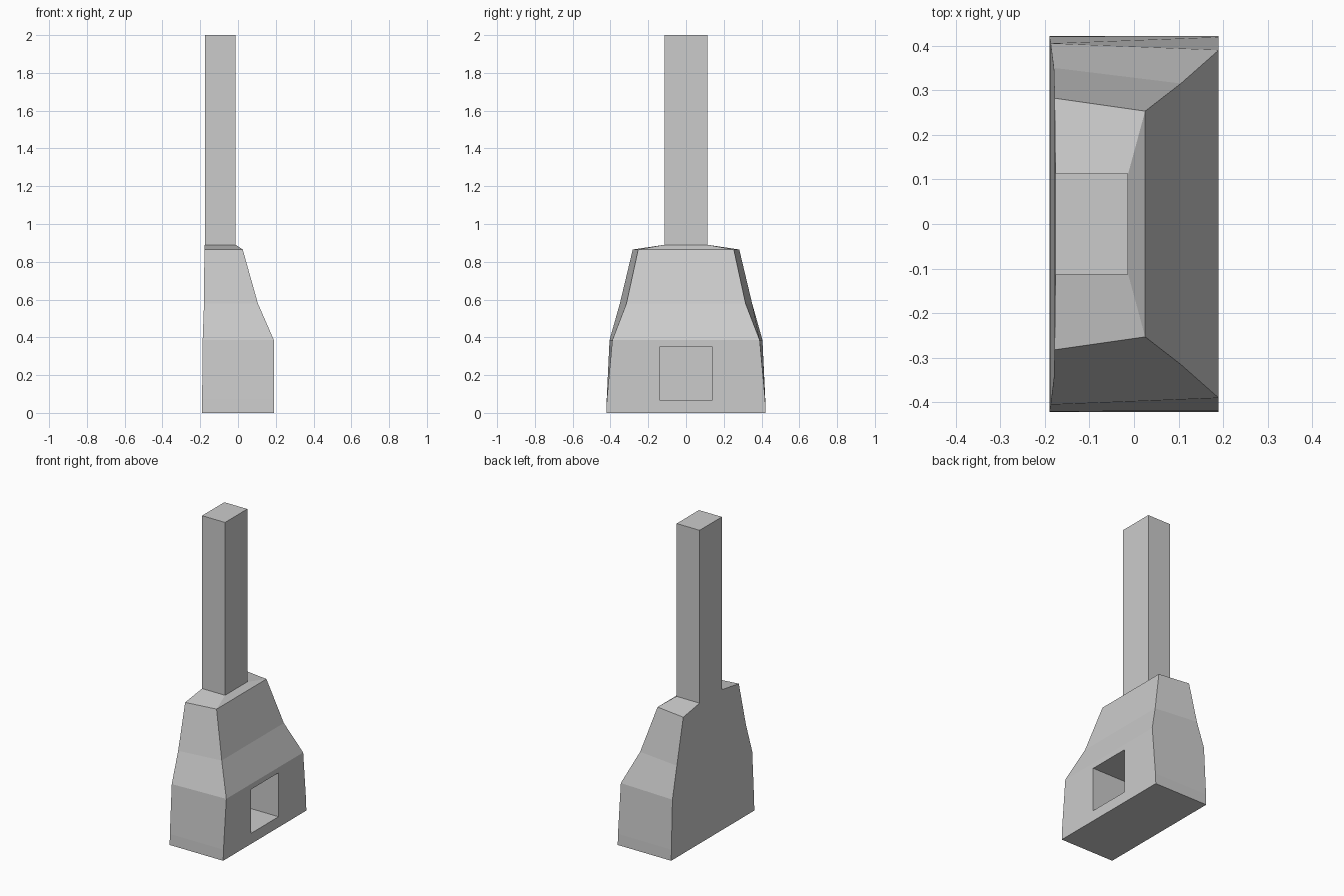
import bpy, bmesh

default = bpy.data.objects.get("Cube")
if default:
    bpy.data.objects.remove(default, do_unlink=True)

stone = bpy.data.materials.new("grey_stone")
stone.use_nodes = True
GREY = (0.6, 0.6, 0.6, 1)
stone.diffuse_color = GREY
stone.node_tree.nodes["Principled BSDF"].inputs["Base Color"].default_value = GREY


def loft(name, levels):
    """Stack four-cornered rings: (z, wall x, room x, wall half width, room half width)."""
    bm = bmesh.new()
    rings = []
    for z, xa, xb, ya, yb in levels:
        corners = [(xa, -ya), (xb, -yb), (xb, yb), (xa, ya)]
        rings.append([bm.verts.new((x, y, z)) for x, y in corners])
    for low, high in zip(rings, rings[1:]):
        for i in range(4):
            j = (i + 1) % 4
            bm.faces.new((low[i], low[j], high[j], high[i]))
    bm.faces.new(rings[0][::-1])
    bm.faces.new(rings[-1])
    bmesh.ops.recalc_face_normals(bm, faces=bm.faces)
    mesh = bpy.data.meshes.new(name)
    bm.to_mesh(mesh)
    bm.free()
    mesh.materials.append(stone)
    obj = bpy.data.objects.new(name, mesh)
    bpy.context.collection.objects.link(obj)
    return obj


# Hearth, tapering hood, shoulders and square flue in one closed shell
fireplace = loft("fireplace", [
    (0.0, -0.19, 0.19, 0.422, 0.422),
    (0.07, -0.19, 0.19, 0.42, 0.419),
    (0.385, -0.187, 0.19, 0.405, 0.39),
    (0.58, -0.18, 0.105, 0.35, 0.315),
    (0.865, -0.178, 0.025, 0.282, 0.253),
    (0.89, -0.176, -0.013, 0.113, 0.113),
    (2.0, -0.176, -0.013, 0.113, 0.113),
])

# Square firebox opening in the room side
cutter = loft("firebox_cutter", [
    (0.068, -0.1, 0.3, 0.14, 0.14),
    (0.35, -0.1, 0.3, 0.14, 0.14),
])
cutter.hide_render = True
cut = fireplace.modifiers.new("firebox", 'BOOLEAN')
cut.operation = 'DIFFERENCE'
cut.solver = 'EXACT'
cut.object = cutter
bpy.context.view_layer.objects.active = fireplace
bpy.ops.object.modifier_apply(modifier=cut.name)
bpy.data.objects.remove(cutter, do_unlink=True)
